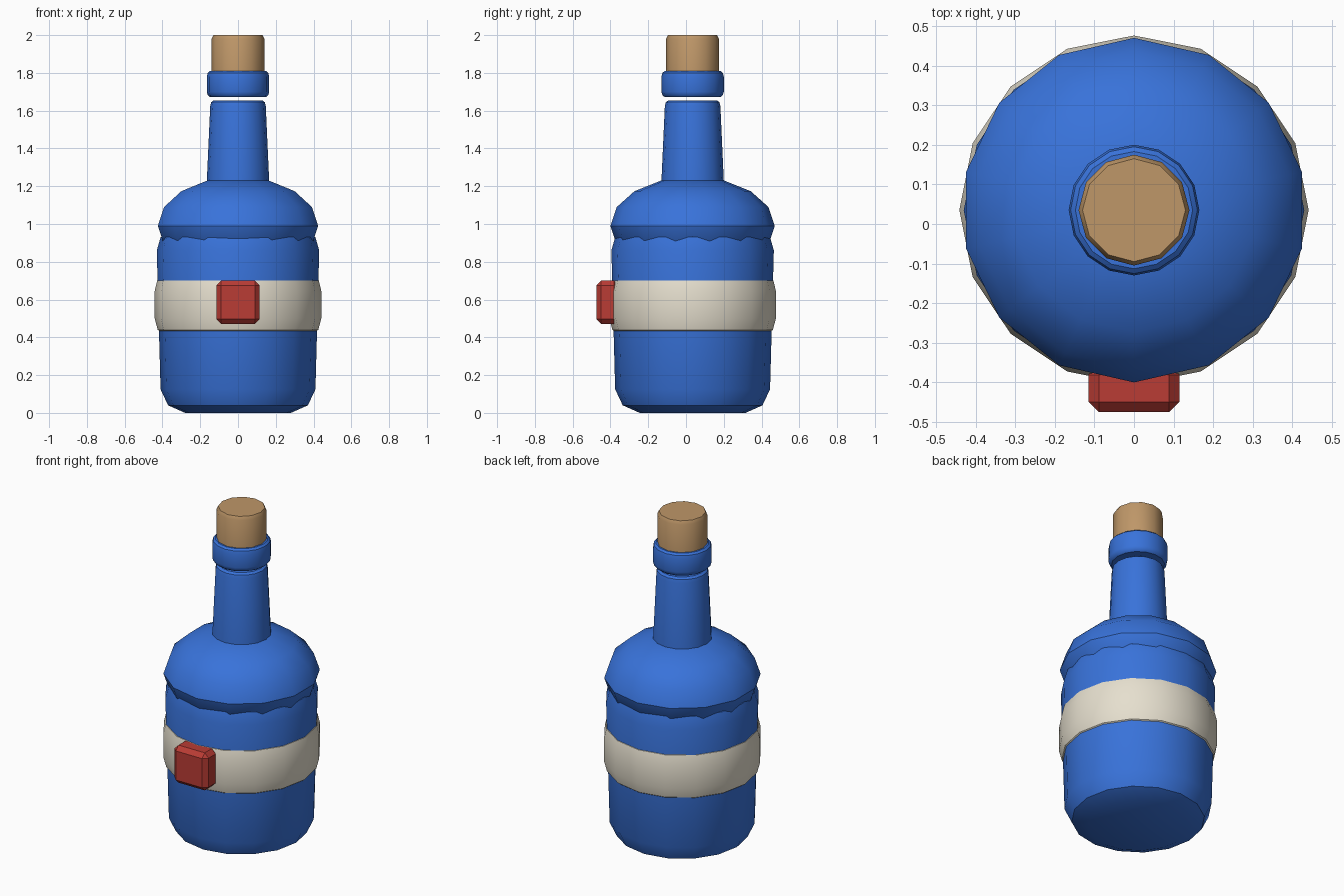
import bpy, bmesh, math

if "Cube" in bpy.data.objects:
    bpy.data.objects.remove(bpy.data.objects["Cube"])

CY = 0.035  # bottle axis, set back so the seal fits in front


def material(name, rgb):
    m = bpy.data.materials.new(name)
    m.diffuse_color = (*rgb, 1)
    m.use_nodes = True
    m.node_tree.nodes["Principled BSDF"].inputs["Base Color"].default_value = m.diffuse_color
    return m


BLUE = material("blue_glass", (0.04, 0.17, 0.70))
CORK = material("cork", (0.52, 0.31, 0.14))
PAPER = material("paper", (0.79, 0.74, 0.62))
RED = material("red_wax", (0.49, 0.045, 0.035))


def finish(bm, name, mat, angle):
    bmesh.ops.recalc_face_normals(bm, faces=bm.faces)
    me = bpy.data.meshes.new(name)
    bm.to_mesh(me)
    bm.free()
    me.materials.append(mat)
    ob = bpy.data.objects.new(name, me)
    bpy.context.collection.objects.link(ob)
    bpy.ops.object.select_all(action='DESELECT')
    ob.select_set(True)
    bpy.context.view_layer.objects.active = ob
    bpy.ops.object.shade_smooth_by_angle(angle=math.radians(angle))
    return ob


def lathe(name, profile, sides, mat, angle=35):
    """Closed solid of revolution from (radius, z) points, a vertex on +y."""
    bm = bmesh.new()
    rings = []
    for r, z in profile:
        rings.append([bm.verts.new((r * math.sin(2 * math.pi * i / sides),
                                    CY + r * math.cos(2 * math.pi * i / sides), z))
                      for i in range(sides)])
    for a, b in zip(rings, rings[1:]):
        for i in range(sides):
            j = (i + 1) % sides
            bm.faces.new((a[i], a[j], b[j], b[i]))
    bm.faces.new(rings[0])
    bm.faces.new(rings[-1])
    return finish(bm, name, mat, angle)


# Main body with rounded base
lathe("body", [(0.28, 0), (0.37, 0.04), (0.41, 0.125), (0.43, 0.86),
               (0.41, 0.93), (0.33, 0.98)], 16, BLUE)

# Shoulder: flattened 14-sided sphere overlapping the body
shoulder = [(0.435 * math.cos(t), 0.99 + 0.26 * math.sin(t))
            for t in (math.radians(22.5 * k) for k in range(-3, 4))]
lathe("shoulder", shoulder, 14, BLUE)

# Neck and lip
lathe("neck", [(0.167, 1.18), (0.165, 1.23), (0.147, 1.625), (0.142, 1.645),
               (0.128, 1.655)], 16, BLUE)
lathe("lip", [(0.148, 1.672), (0.16, 1.682), (0.165, 1.70), (0.165, 1.78),
              (0.16, 1.80), (0.148, 1.81)], 16, BLUE)

# Stopper
lathe("stopper", [(0.14, 1.76), (0.14, 1.98), (0.13, 2.0)], 12, CORK)

# Label band
lathe("label_band", [(0.40, 0.42), (0.425, 0.44), (0.441, 0.50), (0.441, 0.645),
                     (0.428, 0.70), (0.40, 0.715)], 16, PAPER)

# Wax seal on the front of the band
bm = bmesh.new()
bmesh.ops.create_cube(bm, size=1)
for v in bm.verts:
    v.co = (v.co.x * 0.23, -0.415 + v.co.y * 0.12, 0.585 + v.co.z * 0.23)
bmesh.ops.bevel(bm, geom=bm.edges[:], offset=0.026, segments=1,
                affect='EDGES', profile=0.5)
finish(bm, "wax_seal", RED, 30)
